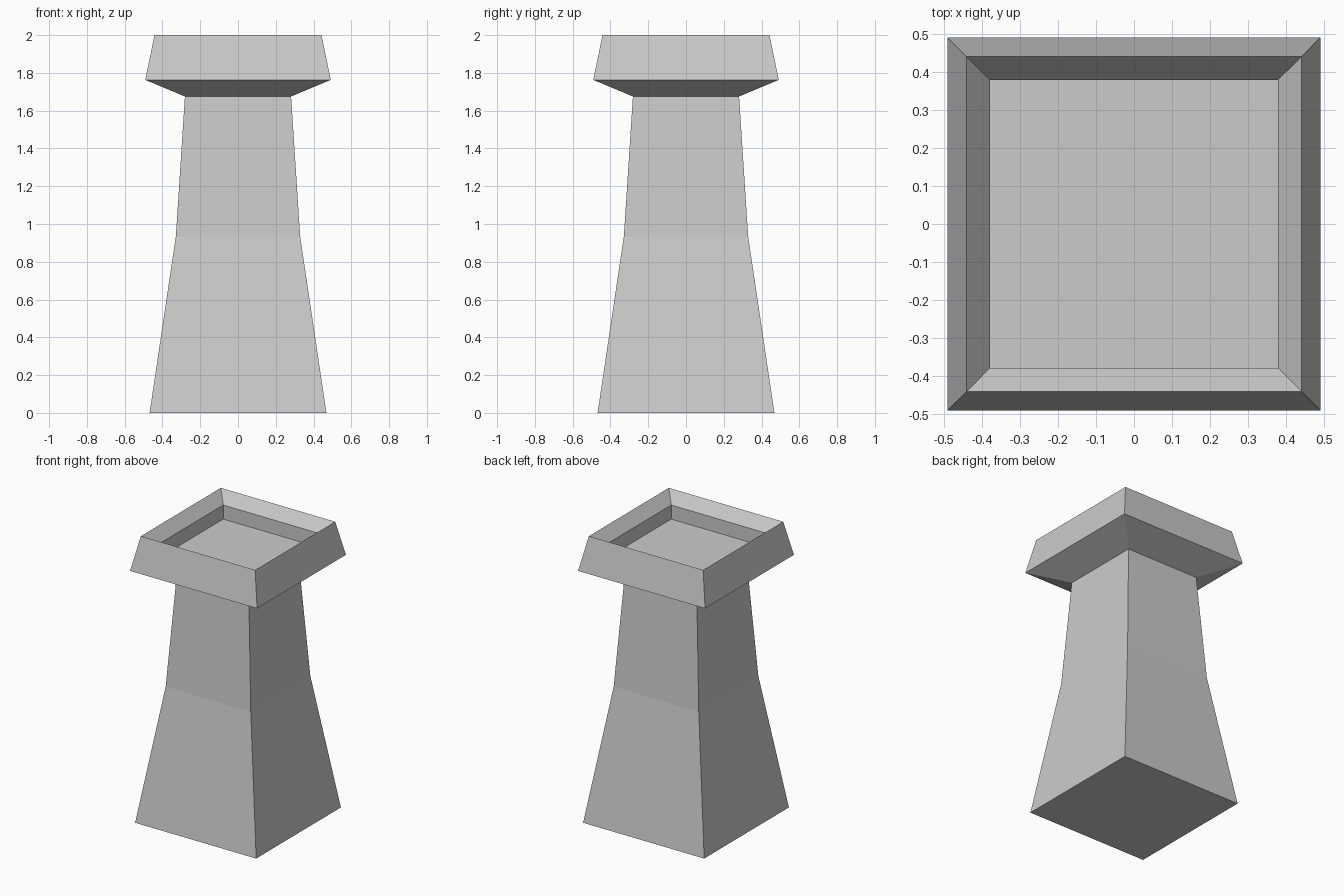
import bpy, bmesh

if "Cube" in bpy.data.objects:
    bpy.data.objects.remove(bpy.data.objects["Cube"])

# Square pedestal profile: (half width, height), from base up, over the rim and into the tray
PROFILE = [
    (0.468, 0.0), (0.329, 0.935), (0.281, 1.675),   # tapered shaft
    (0.491, 1.763), (0.442, 2.0),                   # flared cap
    (0.380, 1.92), (0.380, 1.822),                  # bevelled rim and recess wall
]


def square_loft(name, profile):
    bm = bmesh.new()
    rings = [[bm.verts.new((sx * r, sy * r, z))
              for sx, sy in ((-1, -1), (1, -1), (1, 1), (-1, 1))]
             for r, z in profile]
    for low, high in zip(rings, rings[1:]):
        for i in range(4):
            j = (i + 1) % 4
            bm.faces.new((low[i], low[j], high[j], high[i]))
    bm.faces.new(rings[0][::-1])   # underside
    bm.faces.new(rings[-1])        # tray floor
    bmesh.ops.recalc_face_normals(bm, faces=bm.faces)
    mesh = bpy.data.meshes.new(name)
    bm.to_mesh(mesh)
    bm.free()
    obj = bpy.data.objects.new(name, mesh)
    bpy.context.collection.objects.link(obj)
    return obj


square_loft("pedestal", PROFILE)
